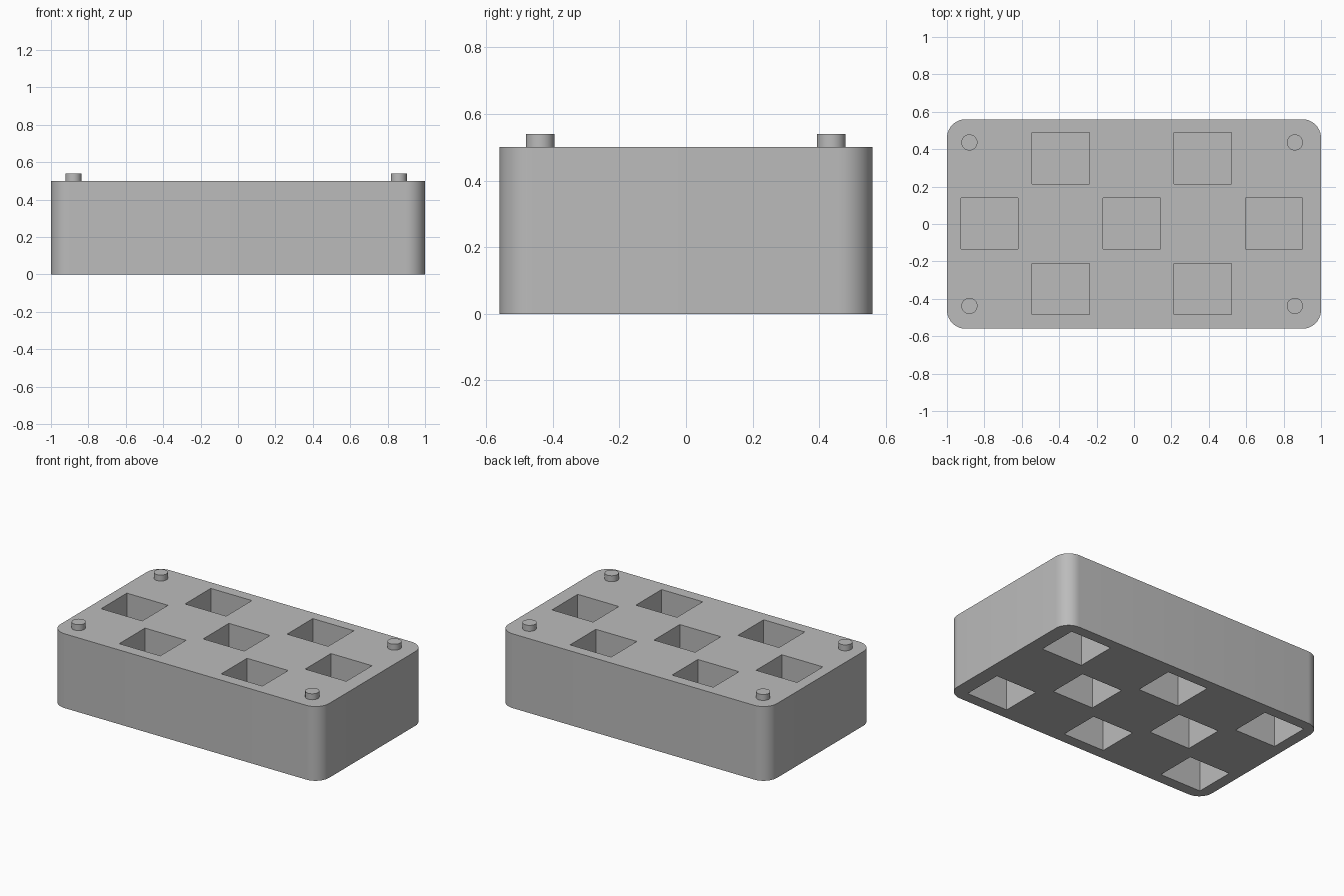
import bpy
import bmesh
from mathutils import Matrix, Vector

if "Cube" in bpy.data.objects:
    bpy.data.objects.remove(bpy.data.objects["Cube"], do_unlink=True)

LENGTH, WIDTH, HEIGHT = 2.0, 1.12, 0.5
CORNER = 0.1
POCKET = Vector((0.306, 0.274))
DEPTH = 0.44
OVER = 0.05  # cutter overshoot past the face

grey = bpy.data.materials.new("plain grey")
grey.use_nodes = True
colour = (0.5, 0.5, 0.5, 1)
grey.diffuse_color = colour
grey.node_tree.nodes["Principled BSDF"].inputs["Base Color"].default_value = colour


def add_object(name, bm):
    mesh = bpy.data.meshes.new(name)
    bm.to_mesh(mesh)
    bm.free()
    mesh.materials.append(grey)
    obj = bpy.data.objects.new(name, mesh)
    bpy.context.collection.objects.link(obj)
    return obj


def add_box(bm, centre, size):
    matrix = Matrix.Translation(centre) @ Matrix.Diagonal((*size, 1))
    bmesh.ops.create_cube(bm, size=1, matrix=matrix)


def smooth(obj):
    bpy.ops.object.select_all(action="DESELECT")
    obj.select_set(True)
    bpy.context.view_layer.objects.active = obj
    bpy.ops.object.shade_smooth_by_angle(angle=0.6)


# Block with rounded upright corners
bm = bmesh.new()
add_box(bm, (0, 0, HEIGHT / 2), (LENGTH, WIDTH, HEIGHT))
upright = [e for e in bm.edges
           if abs(e.verts[0].co.z - e.verts[1].co.z) > HEIGHT / 2]
bmesh.ops.bevel(bm, geom=upright, offset=CORNER, segments=10,
                profile=0.5, affect="EDGES")
block = add_object("block", bm)

# Pockets alternate between the top and the underside in a checkerboard
bm = bmesh.new()
for column in range(-2, 3):
    for row in (-1, 0, 1):
        x = -0.012 + column * 0.38
        y = 0.002 + row * 0.35
        opens_up = (column + row) % 2 == 0
        z = HEIGHT + OVER - (DEPTH + OVER) / 2 if opens_up else (DEPTH - OVER) / 2
        add_box(bm, (x, y, z), (*POCKET, DEPTH + OVER))
cutter = add_object("pocket_cutter", bm)
cutter.hide_render = True

bpy.context.view_layer.objects.active = block
cut = block.modifiers.new("pockets", "BOOLEAN")
cut.operation = "DIFFERENCE"
cut.solver = "EXACT"
cut.object = cutter
bpy.ops.object.modifier_apply(modifier=cut.name)
bpy.data.objects.remove(cutter, do_unlink=True)
smooth(block)

# Locating pegs on the top corners
for side, x in (("right", -0.88), ("left", 0.86)):
    for end, y in (("front", -0.438), ("back", 0.436)):
        bm = bmesh.new()
        bmesh.ops.create_cone(bm, cap_ends=True, segments=32, radius1=0.043,
                              radius2=0.043, depth=0.05,
                              matrix=Matrix.Translation((x, y, HEIGHT + 0.015)))
        smooth(add_object(f"{end}_{side}_peg", bm))
